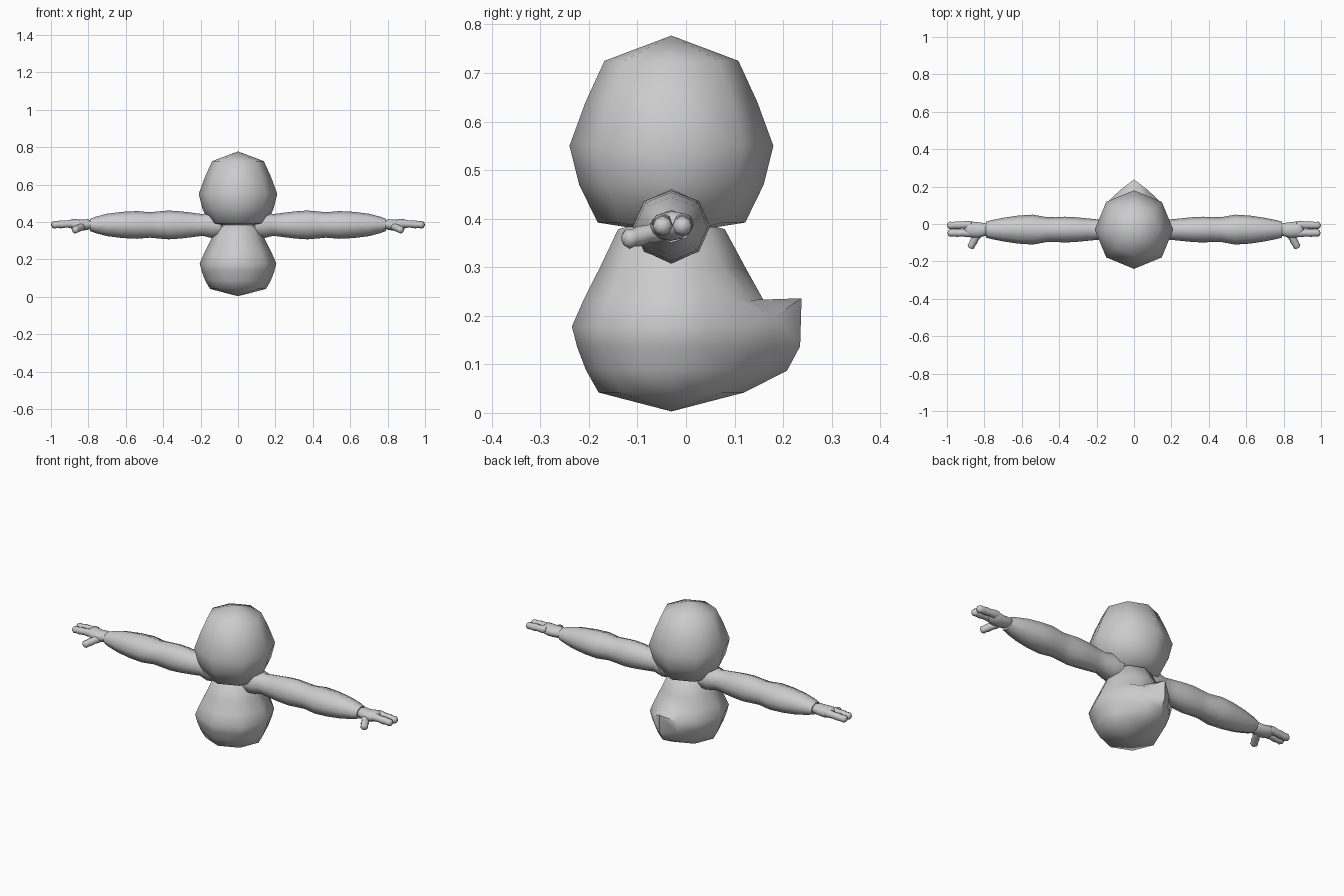
import bpy, bmesh, math
from mathutils import Vector

if "Cube" in bpy.data.objects:
    bpy.data.objects.remove(bpy.data.objects["Cube"])

grey = bpy.data.materials.new("plain_grey")
grey.diffuse_color = (0.6, 0.6, 0.6, 1)
grey.use_nodes = True
grey.node_tree.nodes["Principled BSDF"].inputs["Base Color"].default_value = grey.diffuse_color
CY = -0.03  # depth of the body axis


def loft(bm, rings, start, end):
    """Skin rings of points and close both ends on a pole."""
    vr = [[bm.verts.new(p) for p in r] for r in rings]
    n = len(vr[0])
    a, b = bm.verts.new(start), bm.verts.new(end)
    for i in range(n):
        j = (i + 1) % n
        bm.faces.new((a, vr[0][j], vr[0][i]))
        bm.faces.new((b, vr[-1][i], vr[-1][j]))
        for r, s in zip(vr, vr[1:]):
            bm.faces.new((r[i], r[j], s[j], s[i]))


def finish(bm, name, mirror=False, angle=60):
    bmesh.ops.recalc_face_normals(bm, faces=bm.faces)
    me = bpy.data.meshes.new(name)
    bm.to_mesh(me)
    bm.free()
    ob = bpy.data.objects.new(name, me)
    bpy.context.collection.objects.link(ob)
    me.materials.append(grey)
    bpy.ops.object.select_all(action='DESELECT')
    ob.select_set(True)
    bpy.context.view_layer.objects.active = ob
    bpy.ops.object.shade_smooth_by_angle(angle=math.radians(angle))
    if mirror:
        ob.modifiers.new("mirror", 'MIRROR')
    return ob


def octagon(r, i):
    """Point i of 16 around an octagon whose corners lie on the axes."""
    a = math.tau * i / 16
    k = r * (math.cos(math.pi / 8) if i % 2 else 1)
    return k * math.sin(a), CY + k * math.cos(a)   # i = 0 is the back


# Head: faceted egg, wider below the middle
bm = bmesh.new()
profile = [(0.392, 0.152), (0.47, 0.19), (0.55, 0.21), (0.64, 0.177), (0.725, 0.138)]
loft(bm, [[(*octagon(r, i), z) for i in range(0, 16, 2)] for z, r in profile],
     (0, CY, 0.368), (0, CY, 0.777))
finish(bm, "head")

# Body: pear shape whose back columns are pulled out into a tail
rows = [  # z, radius, back y, back z
    (0.042, 0.150, 0.120, 0.042), (0.088, 0.176, 0.208, 0.087),
    (0.135, 0.194, 0.235, 0.137), (0.178, 0.205, 0.238, 0.236),
    (0.235, 0.180, 0.162, 0.228), (0.300, 0.147, 0.122, 0.300),
    (0.378, 0.110, 0.080, 0.378)]
bm = bmesh.new()
rings = []
for z, r, by, bz in rows:
    ring = []
    for i in range(16):
        x, y = octagon(r, i)
        w = {0: 1.0, 1: 0.6, 15: 0.6}.get(i, 0)
        ring.append((x, y + w * (by - CY - r), z + w * w * (bz - z)))
    rings.append(ring)
loft(bm, rings, (0, CY, 0.003), (0, CY, 0.41))
finish(bm, "body")


def tube(bm, sections, n, c0, c1):
    """Loft along x; sections are x, y centre, z centre, y radius, z radius."""
    loft(bm, [[(x, y + ry * math.cos(math.tau * i / n), z + rz * math.sin(math.tau * i / n))
               for i in range(n)] for x, y, z, ry, rz in sections], c0, c1)


# Arms: padded sleeves pinched at shoulder and elbow
arm = [(0.09, 0.066, 0.066), (0.14, 0.068, 0.070), (0.19, 0.054, 0.058),
       (0.25, 0.060, 0.066), (0.31, 0.066, 0.073), (0.37, 0.069, 0.077),
       (0.42, 0.066, 0.073), (0.47, 0.067, 0.068), (0.54, 0.080, 0.074),
       (0.62, 0.075, 0.070), (0.70, 0.063, 0.060), (0.76, 0.051, 0.044),
       (0.79, 0.043, 0.033)]
bm = bmesh.new()
tube(bm, [(x, CY, 0.384, ry, rz) for x, ry, rz in arm], 8,
     (0.07, CY, 0.384), (0.785, CY, 0.384))
finish(bm, "arm", True)

# Hands: flat palm, two long fingers and a thumb
bm = bmesh.new()
palm = [(0.785, CY, 0.386, 0.032, 0.022), (0.805, CY, 0.386, 0.036, 0.029),
        (0.835, CY - 0.003, 0.383, 0.042, 0.029), (0.865, CY, 0.385, 0.043, 0.030),
        (0.89, CY + 0.002, 0.389, 0.040, 0.026), (0.905, CY + 0.002, 0.389, 0.026, 0.014)]
tube(bm, palm, 12, (0.78, CY, 0.386), (0.908, CY + 0.002, 0.389))
finish(bm, "palm", True)


def digit(name, a, b, r):
    """Knuckled finger from a to b."""
    a, b = Vector(a), Vector(b)
    d = b - a
    q = d.to_track_quat('X', 'Z')
    L = d.length
    steps = [(0, 0.9), (0.18, 1.05), (0.38, 0.88), (0.6, 1.0), (0.75, 0.86), (0.88, 0.97), (0.96, 0.65)]
    bm = bmesh.new()
    tube(bm, [(t * L, 0, 0, r * k, r * k) for t, k in steps], 8, (-0.005, 0, 0), (L, 0, 0))
    for v in bm.verts:
        v.co = a + q @ v.co
    finish(bm, name, True)


digit("outer_finger", (0.87, -0.005, 0.391), (1.0, -0.008, 0.384), 0.021)
digit("inner_finger", (0.87, -0.048, 0.391), (0.998, -0.048, 0.384), 0.021)
digit("thumb", (0.83, -0.045, 0.377), (0.877, -0.130, 0.355), 0.021)
